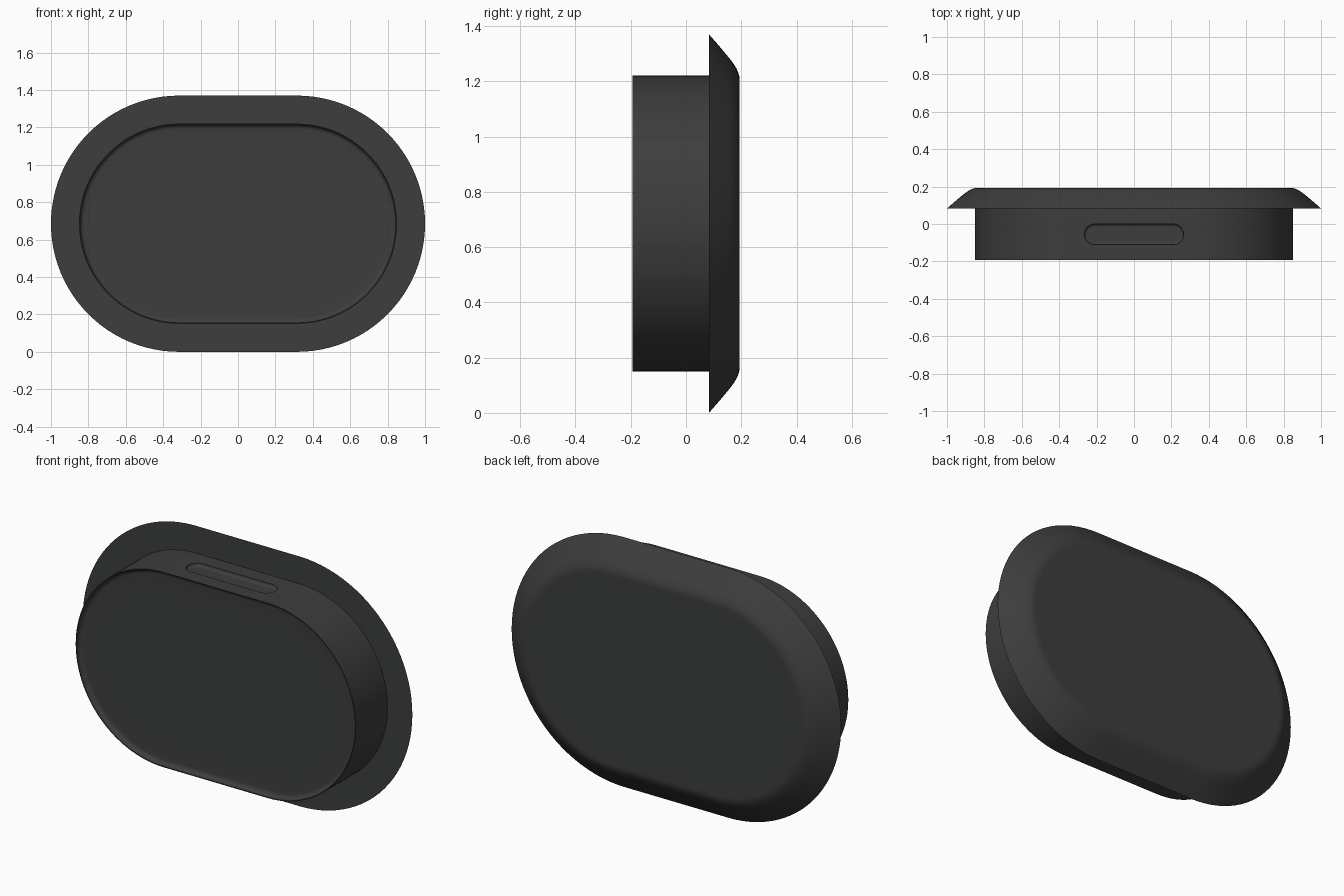
import bpy, bmesh, math
from mathutils import Matrix

if "Cube" in bpy.data.objects:
    bpy.data.objects.remove(bpy.data.objects["Cube"])

SEG = 48  # segments per half-round end


def stadium(r, half):
    """Outline of a stadium: two half circles joined by straight sides."""
    pts = []
    for side in (1, -1):
        for i in range(SEG + 1):
            a = -math.pi / 2 + math.pi * i / SEG
            pts.append((side * (half + r * math.cos(a)), side * r * math.sin(a)))
    return pts


def loft(name, half, profile, matrix):
    """Stack stadium rings given as (radius, depth), cap both ends."""
    bm = bmesh.new()
    rings = [[bm.verts.new((x, d, z)) for x, z in stadium(r, half)] for r, d in profile]
    n = len(rings[0])
    for a, b in zip(rings, rings[1:]):
        for i in range(n):
            j = (i + 1) % n
            bm.faces.new((a[i], a[j], b[j], b[i]))
    bm.faces.new(rings[0])
    bm.faces.new(rings[-1])
    bmesh.ops.recalc_face_normals(bm, faces=bm.faces)
    bm.transform(matrix)
    me = bpy.data.meshes.new(name)
    bm.to_mesh(me)
    bm.free()
    ob = bpy.data.objects.new(name, me)
    bpy.context.collection.objects.link(ob)
    return ob


def fillet(r, d, size, sign):
    """Quarter-round from a floor at depth d up to a wall of radius r."""
    return [(r - size + size * math.sin(t), d + sign * size * (1 - math.cos(t)))
            for t in (math.pi / 2 * k / 6 for k in range(7))]


# Case: shallow front recess, straight wall, flared flange with rounded back edge
F, B = -0.193, 0.193
profile = [(0.45, F + 0.025)] + fillet(0.53, F + 0.025, 0.025, -1)
profile += [(0.535, F), (0.535, 0.083), (0.685, 0.083),
            (0.645, 0.118), (0.608, 0.149), (0.592, 0.162), (0.577, 0.173),
            (0.562, 0.182), (0.547, 0.189), (0.532, B), (0.515, B)]
case = loft("case", 0.315, profile, Matrix.Translation((0, 0, 0.685)))

# Slot cutter for the recess in the top side
slot = [(0.03, 0)] + fillet(0.055, 0, 0.015, 1) + [(0.055, 0.1)]
cutter = loft("slot_cutter", 0.21, slot,
              Matrix.Translation((0, -0.055, 1.202)) @ Matrix.Rotation(math.pi / 2, 4, 'X'))
cutter.hide_render = True

mod = case.modifiers.new("slot", 'BOOLEAN')
mod.operation = 'DIFFERENCE'
mod.solver = 'EXACT'
mod.object = cutter
bpy.context.view_layer.objects.active = case
case.select_set(True)
bpy.ops.object.modifier_apply(modifier="slot")
bpy.data.objects.remove(cutter)

bpy.ops.object.shade_smooth_by_angle(angle=math.radians(30))

# Dark plastic
mat = bpy.data.materials.new("dark_plastic")
mat.diffuse_color = (0.045, 0.047, 0.046, 1)
mat.use_nodes = True
mat.node_tree.nodes["Principled BSDF"].inputs["Base Color"].default_value = mat.diffuse_color
case.data.materials.clear()
case.data.materials.append(mat)
